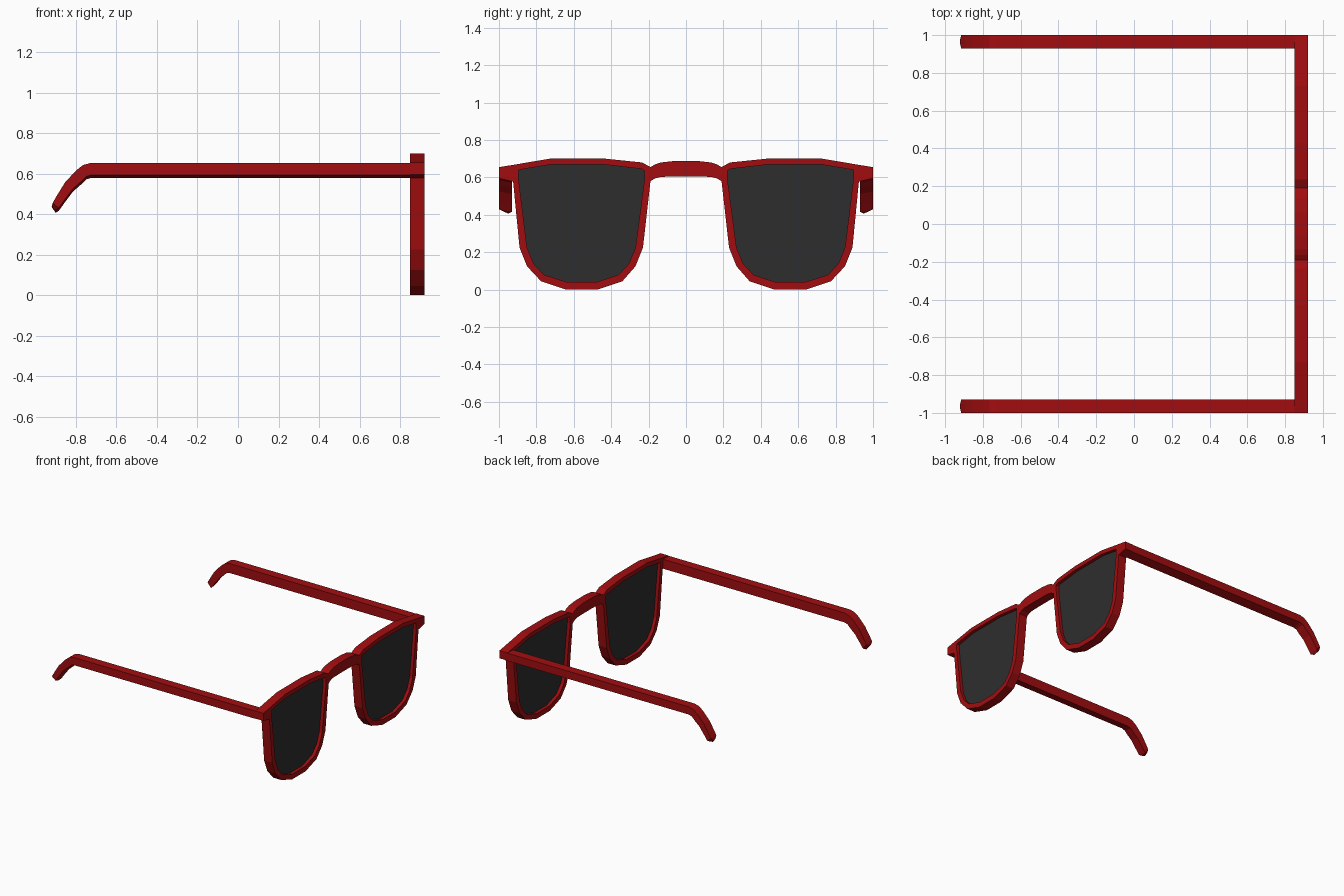
import bpy, bmesh

if "Cube" in bpy.data.objects:
    bpy.data.objects.remove(bpy.data.objects["Cube"])


def material(name, color):
    m = bpy.data.materials.new(name)
    m.diffuse_color = color
    m.use_nodes = True
    m.node_tree.nodes["Principled BSDF"].inputs["Base Color"].default_value = m.diffuse_color
    return m


RED = material("red_plastic", (0.36, 0.004, 0.005, 1))
DARK = material("dark_glass", (0.027, 0.027, 0.027, 1))
BACK, FRONT = 0.85, 0.92


def finish(name, bm, mat, merge=False):
    """Turn a bmesh into an object mirrored across y = 0."""
    bmesh.ops.recalc_face_normals(bm, faces=bm.faces)
    me = bpy.data.meshes.new(name)
    bm.to_mesh(me)
    bm.free()
    me.materials.append(mat)
    ob = bpy.data.objects.new(name, me)
    bpy.context.collection.objects.link(ob)
    mod = ob.modifiers.new("mirror", 'MIRROR')
    mod.use_axis = (False, True, False)
    mod.use_mirror_merge = merge
    return ob


def skin(bm, rings, closed=False):
    """Join rings of equal length with quads; cap the ends unless closed."""
    vs = [[bm.verts.new(p) for p in r] for r in rings]
    n = len(vs[0])
    for i in range(len(vs) if closed else len(vs) - 1):
        a, b = vs[i], vs[(i + 1) % len(vs)]
        for j in range(n):
            k = (j + 1) % n
            bm.faces.new((a[j], a[k], b[k], b[j]))
    if not closed:
        bm.faces.new(vs[0])
        bm.faces.new(vs[-1])


def slab(name, profile, x0, x1, mat):
    bm = bmesh.new()
    skin(bm, [[(x, y, z) for y, z in profile] for x in (x0, x1)])
    return finish(name, bm, mat)


# Rim: outer and inner outline in (y, z)
outer = [(.925, .667), (.73, .70), (.43, .70), (.235, .68), (.19, .655),
         (.19, .58), (.23, .225), (.27, .125), (.34, .045), (.475, .0),
         (.64, .0), (.775, .045), (.85, .125), (.89, .225), (.925, .585)]
inner = [(.895, .64), (.73, .668), (.43, .668), (.235, .645), (.222, .635),
         (.222, .59), (.27, .225), (.305, .14), (.36, .08), (.48, .04),
         (.635, .04), (.76, .08), (.815, .14), (.85, .225), (.895, .59)]
bm = bmesh.new()
skin(bm, [[(x, y, z) for y, z in loop] for loop, x in
          ((outer, BACK), (outer, FRONT), (inner, FRONT), (inner, BACK))],
     closed=True)
finish("rims", bm, RED)

# Lens, set back inside the rim
slab("lenses", inner, 0.875, 0.895, DARK)

# Bridge: sections running from the middle to the rim
bm = bmesh.new()
skin_rings = [[(BACK, y, lo), (FRONT, y, lo), (FRONT, y, hi), (BACK, y, hi)]
              for y, lo, hi in ((0, .605, .688), (.06, .605, .688),
                                (.135, .603, .68), (.165, .595, .67),
                                (.19, .58, .655))]
skin(bm, skin_rings)
mid = [f for f in bm.faces if all(abs(v.co.y) < 1e-6 for v in f.verts)]
bmesh.ops.delete(bm, geom=mid, context='FACES_ONLY')
finish("bridge", bm, RED, merge=True)

# Hinge block at the outer corner of the front
slab("hinge_blocks", [(.925, .667), (1, .655), (1, .595), (.925, .578)],
     BACK, FRONT, RED)

# Arm: upper and lower points (x, z) along its side, plus end narrowing
stations = [((.85, .653), (.85, .593), 0), ((-.725, .653), (-.725, .593), 0),
            ((-.765, .642), (-.75, .585), 0), ((-.80, .615), (-.775, .56), 0),
            ((-.855, .555), (-.815, .525), 0), ((-.895, .49), (-.86, .465), 0),
            ((-.915, .455), (-.885, .43), 0), ((-.92, .435), (-.90, .42), .02)]
bm = bmesh.new()
rings = []
for (tx, tz), (lx, lz), s in stations:
    rings.append([(tx, 1 - s, tz), (lx, 1 - s, lz),
                  (lx, .93 + s, lz - .014), (tx, .93 + s, tz)])
skin(bm, rings)
finish("arms", bm, RED)
